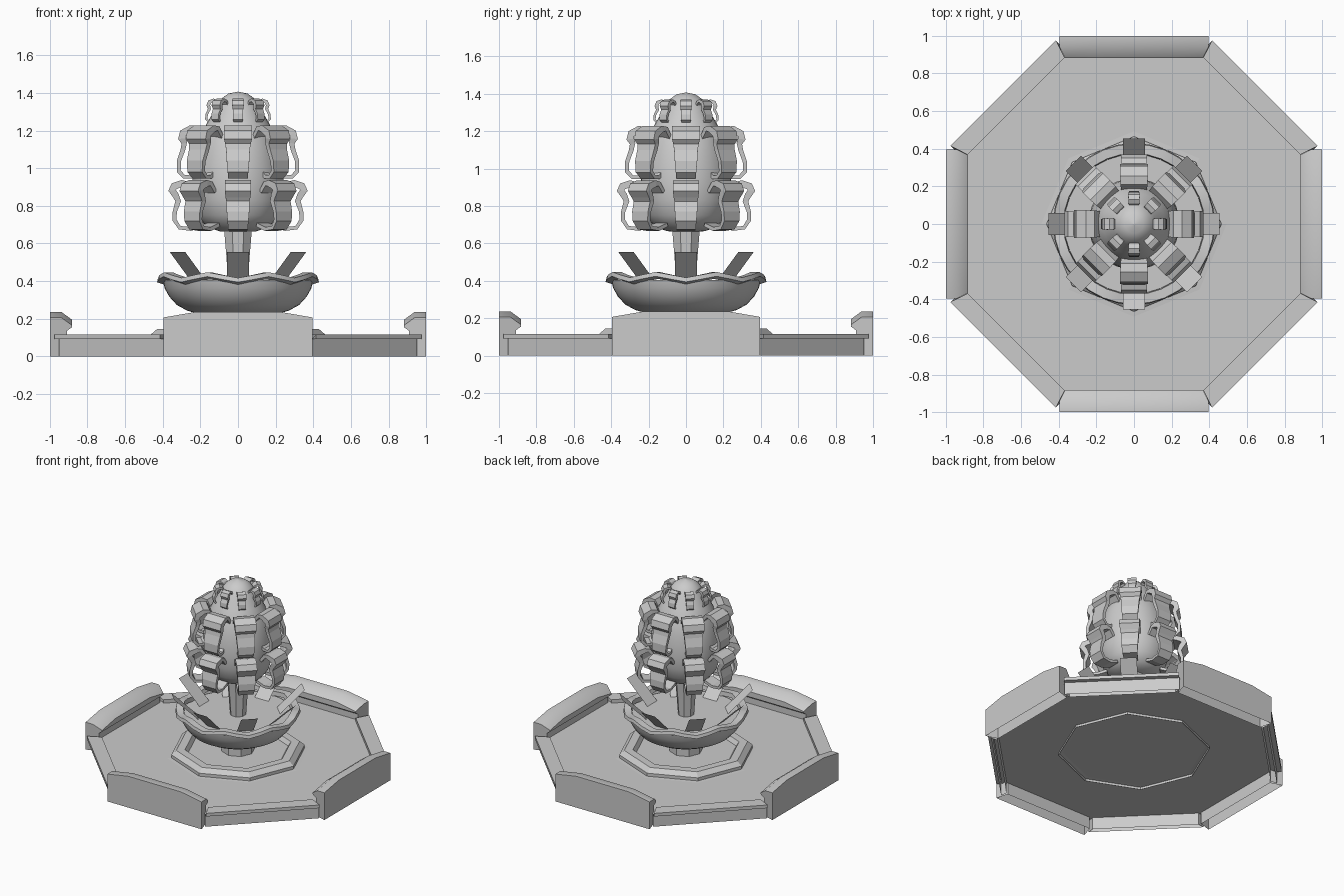
import bpy
from math import sin, cos, pi, hypot

if "Cube" in bpy.data.objects:
    bpy.data.objects.remove(bpy.data.objects["Cube"])


def make(name, verts, faces, smooth=0):
    me = bpy.data.meshes.new(name)
    me.from_pydata(verts, [], faces)
    me.update()
    ob = bpy.data.objects.new(name, me)
    bpy.context.collection.objects.link(ob)
    bpy.context.view_layer.objects.active = ob
    ob.select_set(True)
    if smooth:
        bpy.ops.object.shade_smooth_by_angle(angle=smooth)
    ob.select_set(False)
    return ob


def lathe(name, profile, n, rot=0.0, wave=None, smooth=0.6):
    """Revolve (r, z) points; wave(angle) lifts the points."""
    verts, faces, m = [], [], len(profile)
    for k in range(n):
        a = rot + 2 * pi * k / n
        for r, z in profile:
            verts.append((r * cos(a), r * sin(a), z + (wave(a) if wave else 0)))
    for k in range(n):
        p, q = k * m, (k + 1) % n * m
        faces += [(p + i, q + i, q + i + 1, p + i + 1) for i in range(m - 1)]
    return make(name, verts, faces, smooth)


def disc(name, r, z, n, rot=0.0):
    verts = [(r * cos(rot + 2 * pi * k / n), r * sin(rot + 2 * pi * k / n), z) for k in range(n)]
    return make(name, verts, [tuple(range(n))])


def wall(name, section, stations, half, drop, angle):
    """Open-bottomed wall: section (distance, z) swept sideways, ends capped."""
    verts, faces, m = [], [], len(section)
    for s in stations:
        for d, z in section:
            x, y = s * half(d), -d
            zz = z - drop(s) if z > 0.16 else z
            verts.append((x * cos(angle) - y * sin(angle), x * sin(angle) + y * cos(angle), zz))
    for k in range(len(stations) - 1):
        p, q = k * m, (k + 1) * m
        faces += [(p + i, q + i, q + i + 1, p + i + 1) for i in range(m - 1)]
    last = (len(stations) - 1) * m
    faces += [tuple(range(m)), tuple(range(last + m - 1, last - 1, -1))]
    return make(name, verts, faces, 0.75)


def leaf_ring(name, path, count=8):
    """Ring of curled leaves; path of (r, z, half width, thickness)."""
    verts, faces, m = [], [], len(path)
    for c in range(count):
        a, base = 2 * pi * c / count, len(verts)
        for i, (r, z, w, t) in enumerate(path):
            r0, z0 = path[max(i - 1, 0)][:2]
            r1, z1 = path[min(i + 1, m - 1)][:2]
            length = hypot(r1 - r0, z1 - z0)
            nr, nz = (z1 - z0) / length, -(r1 - r0) / length
            for side, out in ((-w, 0), (w, 0), (w, -t), (-w, -t)):
                rr, zz = r + nr * out, z + nz * out
                verts.append((rr * cos(a) - side * sin(a), rr * sin(a) + side * cos(a), zz))
        for i in range(m - 1):
            p = base + 4 * i
            faces += [(p + j, p + (j + 1) % 4, p + 4 + (j + 1) % 4, p + 4 + j) for j in range(4)]
        e = base + 4 * (m - 1)
        faces += [(base + 3, base + 2, base + 1, base), (e, e + 1, e + 2, e + 3)]
    return make(name, verts, faces)


# Basin walls: tall on the four main sides, low on the diagonals
tall = [(1, 0), (1, .237), (.94, .237), (.882, .195), (.882, .155), (.91, .135), (.91, .0)]
low = [(.95, 0), (.95, .092), (.983, .092), (.983, .116), (.885, .116), (.885, .09), (.91, .09), (.91, 0)]
for k in range(4):
    wall(f"tall_wall_{k + 1}", tall, (-1, -.56, .56, 1),
         lambda d: .395 if d > .93 else .367, lambda s: .03 if abs(s) == 1 else 0, k * pi / 2)
    wall(f"low_wall_{k + 1}", low, (-1, 1),
         lambda d: .396 if d > .94 else .364, lambda s: 0, k * pi / 2 + pi / 4)

# Basin floor
disc("basin_floor", .945 / cos(pi / 8), .09, 8, pi / 8)

# Octagonal plinth and short pedestal
lathe("plinth", [(.52, .07), (.52, .088), (.465, .092), (.465, .115), (.43, .145), (.37, .145),
                 (.35, .115), (.115, .115), (.115, .23)], 8, smooth=0)


# Bowl with a scalloped rim
def scallop(a):
    return .015 * (1 - cos(8 * a))


lathe("bowl", [(0, .215), (.12, .215), (.2, .224), (.27, .243), (.325, .273), (.365, .317),
               (.39, .362), (.4, .405)], 48)
lathe("bowl_rim", [(.39, .38), (.43, .394), (.425, .417), (.375, .417), (.37, .385)], 32, wave=scallop)
disc("bowl_water", .385, .388, 32)

# Flat water jets leaning outwards
verts, faces = [], []
for k in range(8):
    a = k * pi / 4
    for r, z, s in ((.28, .385, -.058), (.28, .385, .058), (.455, .555, .058), (.455, .555, -.058)):
        verts.append((r * cos(a) - s * sin(a), r * sin(a) + s * cos(a), z))
    faces.append(tuple(range(4 * k, 4 * k + 4)))
make("water_jets", verts, faces)

# Tapered stem under the finial
lathe("finial_stem", [(.056, .38), (.066, .52), (.082, .7)], 8, pi / 8, smooth=0)

# Egg-shaped finial core
lathe("finial_core", [(0, .66), (.1, .665), (.17, .69), (.215, .75), (.238, .83), (.243, .92),
                      (.238, 1.0), (.224, 1.09), (.2, 1.17), (.165, 1.24), (.135, 1.29),
                      (.115, 1.33), (.088, 1.37), (.05, 1.397), (0, 1.407)], 32)

# Three tiers of curled leaves
leaf_ring("lower_leaves", [(.18, .69, .045, .02), (.25, .667, .048, .02), (.315, .675, .052, .02),
                           (.347, .72, .056, .022), (.347, .77, .06, .022), (.333, .825, .062, .03),
                           (.345, .845, .066, .035), (.37, .88, .07, .04), (.352, .92, .07, .04),
                           (.3, .937, .07, .035), (.26, .928, .068, .025), (.225, .88, .066, .02)])
leaf_ring("middle_leaves", [(.21, .975, .045, .02), (.245, .945, .048, .02), (.29, .945, .052, .02),
                            (.325, .98, .055, .022), (.325, 1.04, .06, .022), (.305, 1.1, .063, .025),
                            (.3, 1.13, .068, .03), (.318, 1.155, .074, .04), (.307, 1.2, .075, .04),
                            (.255, 1.228, .074, .035), (.21, 1.222, .072, .025), (.175, 1.17, .068, .02)])
leaf_ring("upper_leaves", [(.13, 1.25, .022, .012), (.155, 1.241, .024, .012), (.175, 1.26, .026, .013),
                           (.172, 1.29, .027, .013), (.16, 1.315, .028, .016), (.168, 1.335, .031, .02),
                           (.158, 1.36, .031, .02), (.13, 1.37, .03, .016), (.108, 1.36, .028, .012),
                           (.09, 1.33, .026, .01)])
